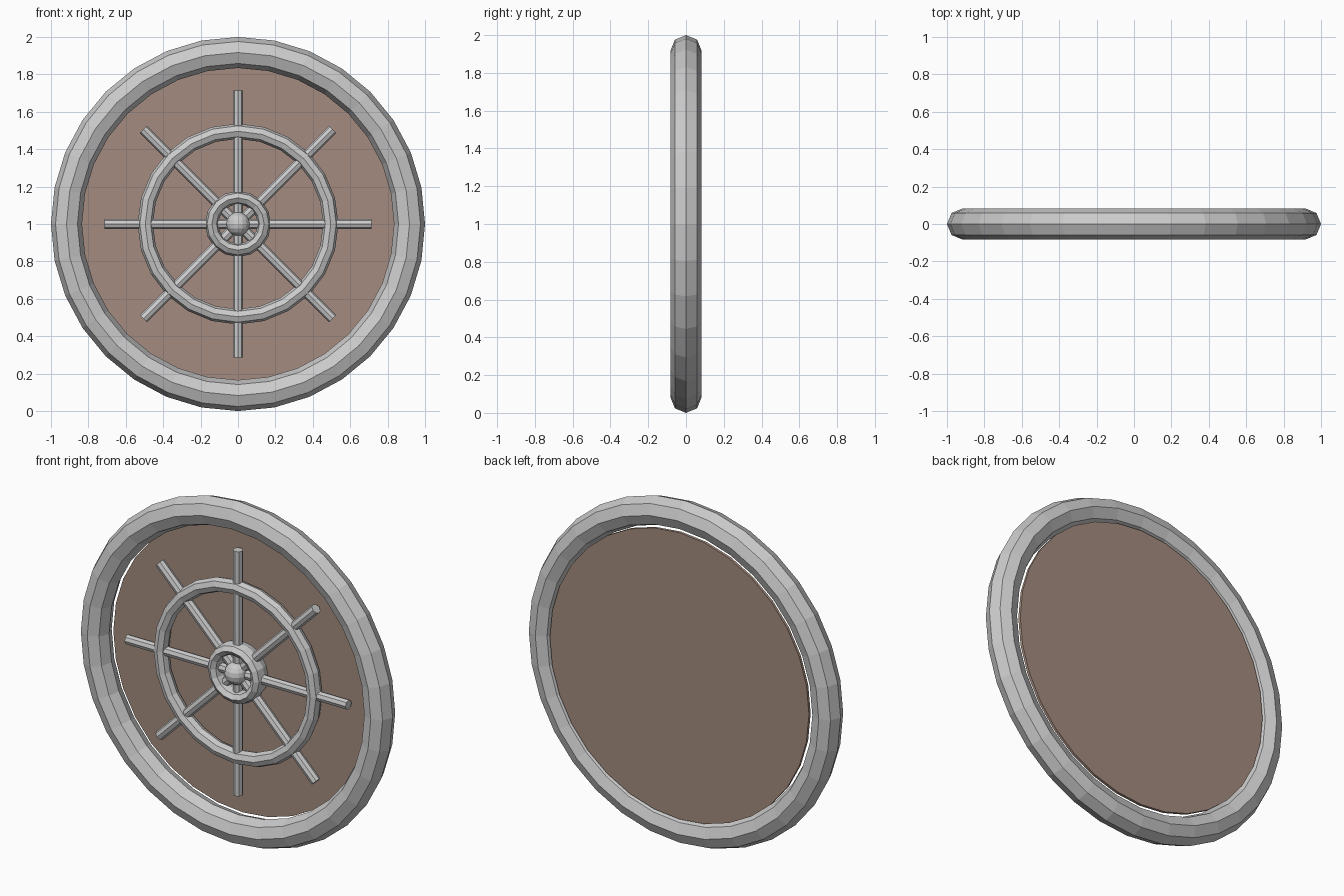
import bpy
import math

if "Cube" in bpy.data.objects:
    bpy.data.objects.remove(bpy.data.objects["Cube"])

CENTRE_Z = 1.0


def ring(name, major, minor, segments, depth=1.0):
    """Flat-shaded ring facing the front, optionally deeper along y."""
    bpy.ops.mesh.primitive_torus_add(
        major_radius=major, minor_radius=minor,
        major_segments=segments, minor_segments=8,
        location=(0, 0, CENTRE_Z), rotation=(math.pi / 2, 0, 0))
    ob = bpy.context.object
    ob.name = name
    ob.scale.z = depth
    return ob


# Rim, wheel ring and hub ring
ring("outer_rim", 0.917, 0.083, 32)
ring("wheel_ring", 0.496, 0.041, 24)
ring("hub_ring", 0.14, 0.036, 16, depth=1.65)

# Spokes running right through the hub
for i in range(4):
    bpy.ops.mesh.primitive_cylinder_add(
        vertices=8, radius=0.028, depth=1.43,
        location=(0, 0, CENTRE_Z), rotation=(0, i * math.pi / 4, 0))
    bpy.context.object.name = f"spoke_{i + 1}"

# Hub knob
bpy.ops.mesh.primitive_uv_sphere_add(
    segments=16, ring_count=8, radius=0.064, location=(0, -0.015, CENTRE_Z))
bpy.context.object.name = "hub_knob"

# Thin brown backing disc set near the back of the rim
bpy.ops.mesh.primitive_cylinder_add(
    vertices=32, radius=0.838, depth=0.016,
    location=(0, 0.053, CENTRE_Z), rotation=(math.pi / 2, 0, 0))
disc = bpy.context.object
disc.name = "backing_disc"
brown = bpy.data.materials.new("brown")
brown.diffuse_color = (0.37, 0.26, 0.21, 1)
brown.use_nodes = True
brown.node_tree.nodes["Principled BSDF"].inputs["Base Color"].default_value = brown.diffuse_color
disc.data.materials.append(brown)
